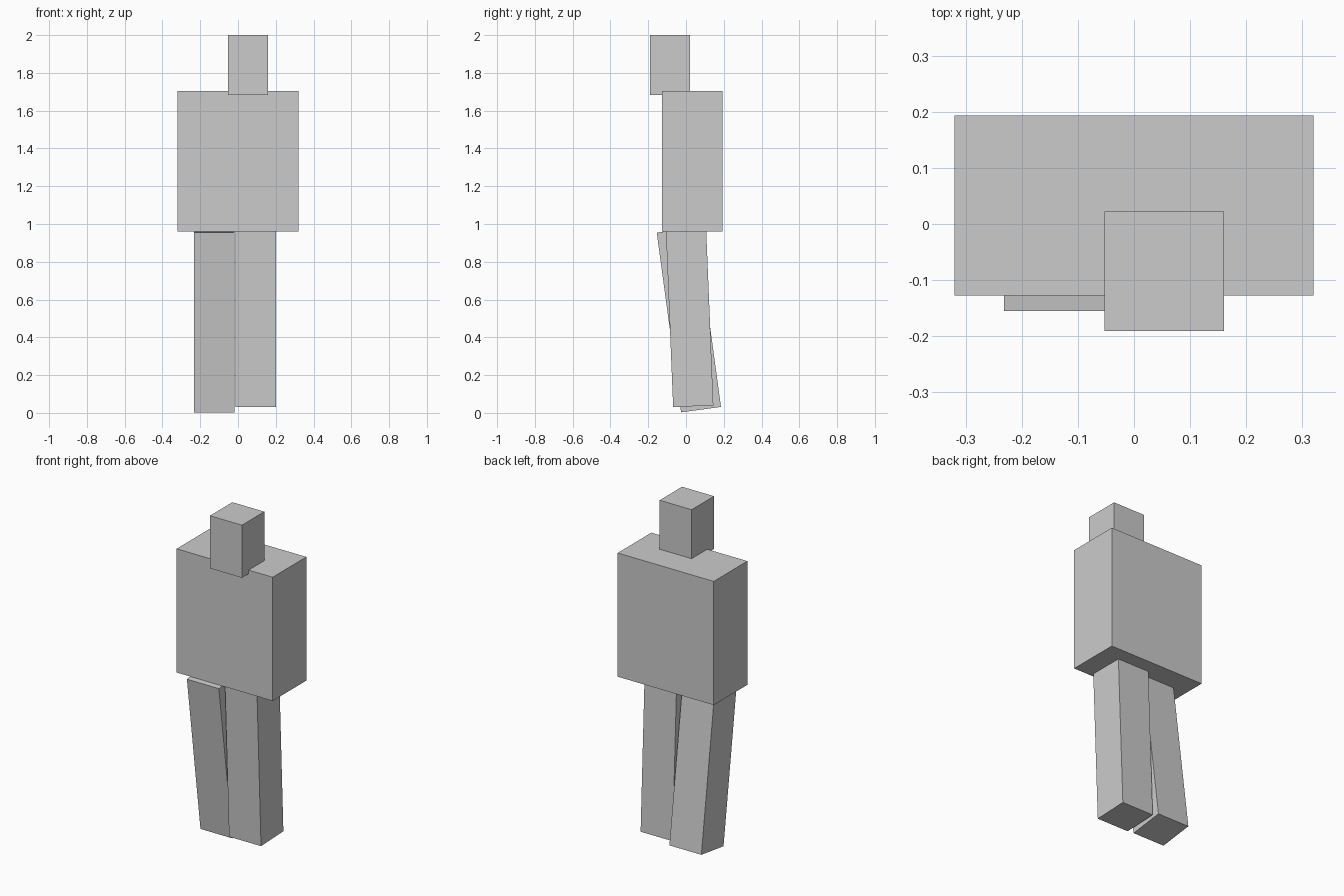
import bpy
from math import atan2
from mathutils import Matrix, Vector

if "Cube" in bpy.data.objects:
    bpy.data.objects.remove(bpy.data.objects["Cube"])


def box(name, lo, hi):
    """Axis-aligned box between two opposite corners."""
    lo, hi = Vector(lo), Vector(hi)
    bpy.ops.mesh.primitive_cube_add(size=1, location=(lo + hi) / 2)
    ob = bpy.context.object
    ob.name = name
    ob.data.transform(Matrix.Diagonal((*(hi - lo), 1)))
    return ob


def leg(name, x0, x1, foot, hip):
    """Square leg whose front edge runs from foot to a point near the hip (y, z)."""
    depth, length = 0.213, 0.96
    ob = box(name, (x0, 0, 0), (x1, depth, length))
    ob.data.transform(Matrix.Translation((0, depth / 2, length / 2)))
    tilt = atan2(foot[0] - hip[0], hip[1] - foot[1])
    ob.location.y, ob.location.z = foot
    ob.rotation_euler.x = tilt
    return ob


# Torso and the head set forward on it
box("torso", (-0.32, -0.127, 0.96), (0.32, 0.193, 1.705))
box("head", (-0.053, -0.191, 1.683), (0.16, 0.022, 2.0))

# Legs, each swung back by its own angle
leg("right_leg", -0.232, -0.019, (-0.026, 0.003), (-0.155, 0.955))
leg("left_leg", -0.012, 0.201, (-0.068, 0.031), (-0.106, 0.96))
